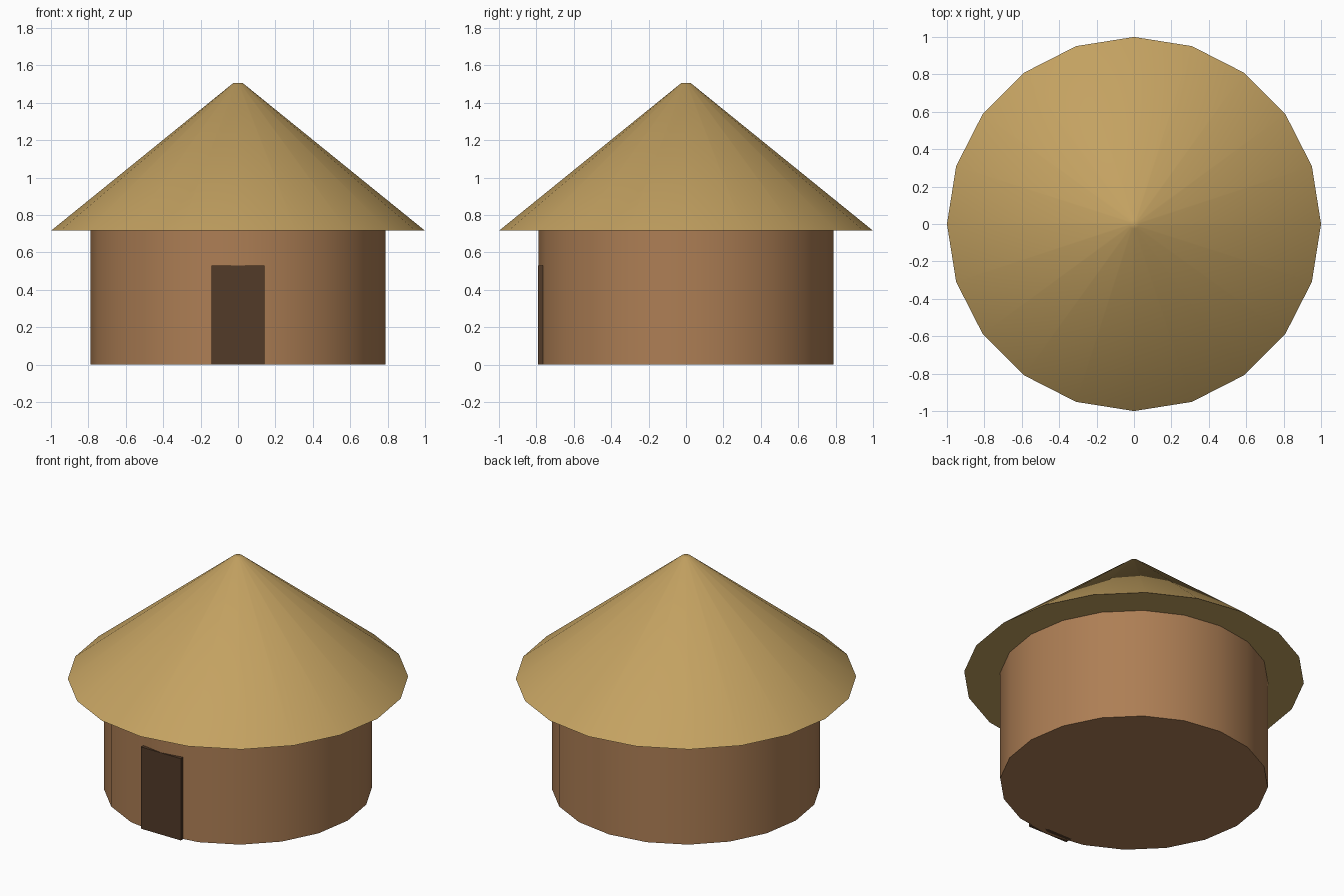
import bpy, math

if "Cube" in bpy.data.objects:
    bpy.data.objects.remove(bpy.data.objects["Cube"])

SIDES = 20
WALL_RADIUS = 0.788
EAVES, PEAK = 0.716, 1.505


def make_material(name, rgb):
    mat = bpy.data.materials.new(name)
    mat.use_nodes = True
    mat.diffuse_color = (*rgb, 1)
    mat.node_tree.nodes["Principled BSDF"].inputs["Base Color"].default_value = (*rgb, 1)
    return mat


def add_cone(name, low_radius, top_radius, z0, z1, mat):
    bpy.ops.mesh.primitive_cone_add(vertices=SIDES, radius1=low_radius, radius2=top_radius,
                                    depth=z1 - z0, location=(0, 0, (z0 + z1) / 2))
    obj = bpy.context.object
    obj.name = name
    obj.data.materials.append(mat)
    # Round sides and peak, crisp rims
    bpy.ops.object.shade_smooth_by_angle(angle=math.radians(60))
    return obj


thatch = make_material("straw_thatch", (0.55, 0.36, 0.12))
clay = make_material("brown_clay", (0.42, 0.21, 0.09))
wood = make_material("dark_wood", (0.085, 0.043, 0.022))

# Round wall, tucked slightly into the roof
add_cone("wall", WALL_RADIUS, WALL_RADIUS, 0, EAVES + 0.02, clay)

# Conical roof with a small flat tip and a closed underside
add_cone("roof", 1.0, 0.026, EAVES, PEAK, thatch)

# Door slab, its front just touching the foremost wall corner
front, back = -0.79, -0.74
width, height = 0.286, 0.53
bpy.ops.mesh.primitive_cube_add(size=1, location=(0, (front + back) / 2, height / 2))
door = bpy.context.object
door.name = "door"
door.scale = (width, back - front, height)
bpy.ops.object.transform_apply(location=False, rotation=False, scale=True)
door.data.materials.append(wood)
